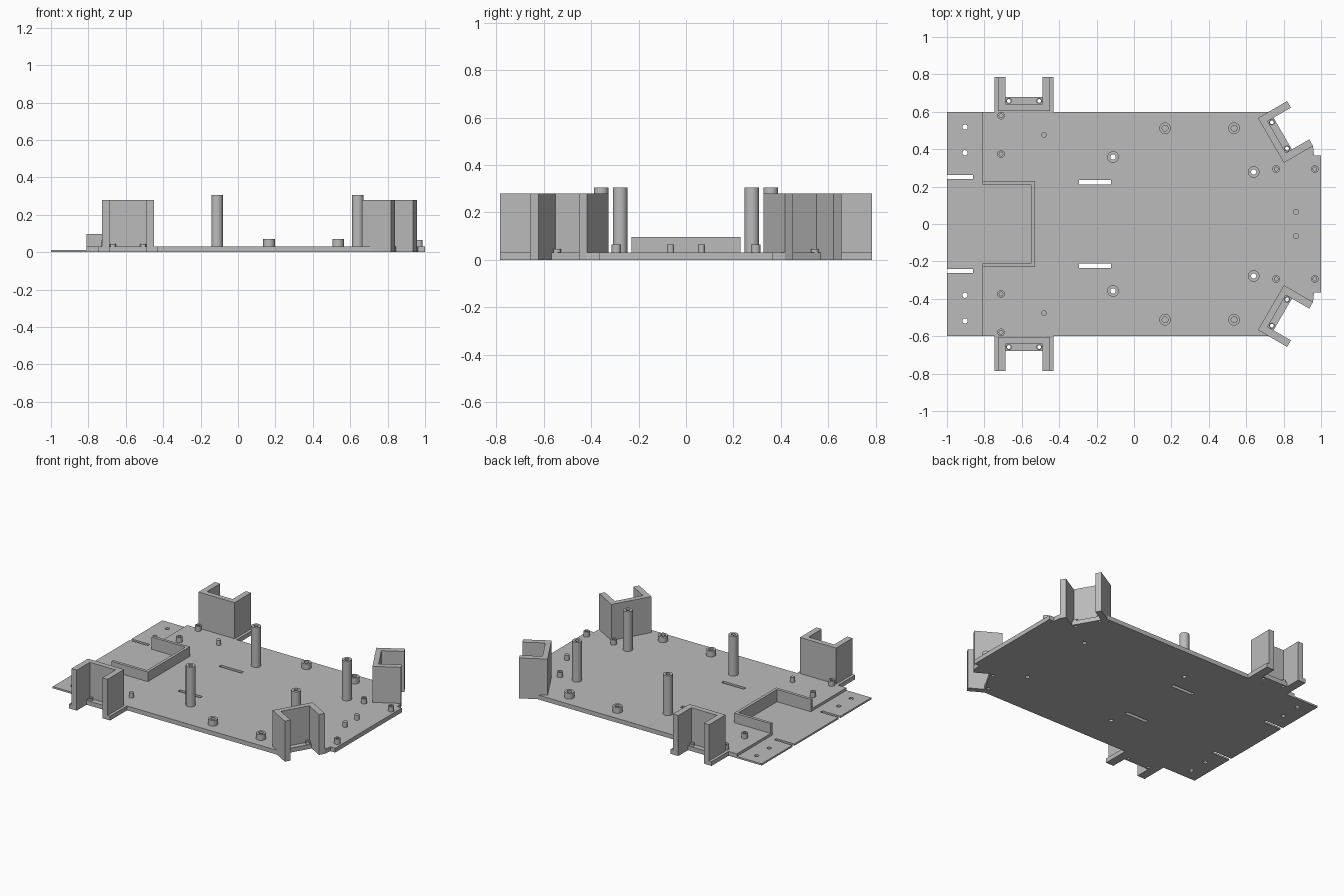
import bpy, bmesh, math
from mathutils import Vector

if "Cube" in bpy.data.objects:
    bpy.data.objects.remove(bpy.data.objects["Cube"])

grey = bpy.data.materials.new("light grey plastic")
grey.diffuse_color = (0.5, 0.5, 0.5, 1)
grey.use_nodes = True
grey.node_tree.nodes["Principled BSDF"].inputs["Base Color"].default_value = grey.diffuse_color

T = 0.03       # main plate thickness
THIN = 0.012   # tail plate thickness


def make_object(name, bm):
    bmesh.ops.recalc_face_normals(bm, faces=bm.faces)
    me = bpy.data.meshes.new(name)
    bm.to_mesh(me)
    bm.free()
    me.materials.append(grey)
    ob = bpy.data.objects.new(name, me)
    bpy.context.collection.objects.link(ob)
    return ob


def add_prism(bm, pts, z0, z1):
    base = bm.faces.new([bm.verts.new((x, y, z0)) for x, y in pts])
    ext = bmesh.ops.extrude_face_region(bm, geom=[base], use_keep_orig=True)
    top = [v for v in ext["geom"] if isinstance(v, bmesh.types.BMVert)]
    bmesh.ops.translate(bm, verts=top, vec=(0, 0, z1 - z0))


def prism(name, pts, z0, z1):
    bm = bmesh.new()
    add_prism(bm, pts, z0, z1)
    return make_object(name, bm)


def rect(x0, x1, y0, y1):
    return [(x0, y0), (x1, y0), (x1, y1), (x0, y1)]


def circle(x, y, r, n=24):
    return [(x + r * math.cos(2 * math.pi * i / n),
             y + r * math.sin(2 * math.pi * i / n)) for i in range(n)]


def tube(name, x, y, r, hole, top):
    """Hollow post standing on the plate."""
    bm = bmesh.new()
    rings = []
    for rad, z in ((r, T), (r, top), (hole, top), (hole, T)):
        rings.append([bm.verts.new((px, py, z)) for px, py in circle(x, y, rad)])
    for a, b in zip(rings, rings[1:] + rings[:1]):
        for i in range(24):
            j = (i + 1) % 24
            bm.faces.new((a[i], a[j], b[j], b[i]))
    ob = make_object(name, bm)
    bpy.ops.object.select_all(action='DESELECT')
    ob.select_set(True)
    bpy.context.view_layer.objects.active = ob
    bpy.ops.object.shade_smooth_by_angle(angle=math.radians(40))
    return ob


def frame(origin, angle, side):
    """Map bracket coordinates (depth outward, sideways) to the plate."""
    u = Vector((math.cos(angle), math.sin(angle)))
    v = Vector((u.y, -u.x))

    def place(d, s):
        p = Vector(origin) + u * d + v * s
        return (p.x, p.y * side)
    return place


# Bracket dimensions: half widths, arm length, wall thickness, floor depth
OUT, INN, ARM, WALL, FLOOR = 0.1385, 0.098, 0.18, 0.036, 0.073
CORNER = ((0.732, 0.447), math.radians(30))
SIDE = ((-0.588, 0.605), math.radians(90))

holes = []   # (x, y, radius) drilled through
to_drill = []

# Brackets
for side, tag in ((1, "back"), (-1, "front")):
    for kind, (origin, ang) in (("corner", CORNER), ("side", SIDE)):
        P = frame(origin, ang, side)
        u_shape = [(0, -OUT), (ARM, -OUT), (ARM, -INN), (WALL, -INN),
                   (WALL, INN), (ARM, INN), (ARM, OUT), (0, OUT)]
        prism(f"{tag}_{kind}_bracket", [P(*p) for p in u_shape], 0, 0.28)
        if kind == "side":
            w = 0.158
            foot = [(-0.005, -w), (ARM, -w), (ARM, -INN), (FLOOR, -INN),
                    (FLOOR, INN), (ARM, INN), (ARM, w), (-0.005, w)]
            to_drill.append(prism(f"{tag}_side_bracket_foot",
                                  [P(*p) for p in foot], 0, T))
        for s in (-0.081, 0.081):
            x, y = P(0.053, s)
            tube(f"{tag}_{kind}_bracket_peg", x, y, 0.016, 0.01, 0.045)
            holes.append((x, y, 0.01))

# Main plate outline: back half, then mirrored
C = frame(*CORNER, 1)
half = [(1, 0.365), (0.963, 0.365), C(ARM, OUT), C(ARM, INN), C(FLOOR, INN),
        C(FLOOR, -INN), C(0.136, -INN), (-0.81, 0.6), (-0.81, 0.21), (-0.55, 0.21)]
outline = half + [(x, -y) for x, y in reversed(half)]
to_drill.append(prism("main_plate", outline, 0, T))

# Thin tail plate with a tongue inside the rail
tail = [(-1, -0.6), (-0.81, -0.6), (-0.81, -0.21), (-0.55, -0.21),
        (-0.55, 0.21), (-0.81, 0.21), (-0.81, 0.6), (-1, 0.6)]
to_drill.append(prism("tail_plate", tail, 0, THIN))

# Raised three-sided rail
rail = [(-0.81, -0.23), (-0.53, -0.23), (-0.53, 0.23), (-0.81, 0.23),
        (-0.81, 0.21), (-0.55, 0.21), (-0.55, -0.21), (-0.81, -0.21)]
prism("rail", rail, THIN, 0.097)

# Posts: name, x, y, radius, hole radius, top, drilled through
posts = [
    ("tall_post", -0.112, 0.358, 0.031, 0.014, 0.305, True),
    ("tall_post", 0.64, 0.278, 0.031, 0.014, 0.305, True),
    ("short_boss", 0.166, 0.512, 0.031, 0.016, 0.07, False),
    ("short_boss", 0.535, 0.512, 0.031, 0.016, 0.07, False),
    ("small_boss", -0.711, 0.579, 0.02, 0.01, 0.065, False),
    ("small_boss", -0.711, 0.374, 0.02, 0.01, 0.065, False),
    ("small_boss", 0.76, 0.294, 0.02, 0.01, 0.065, False),
    ("small_boss", 0.967, 0.294, 0.02, 0.01, 0.065, False),
]
for name, x, y, r, h, top, through in posts:
    for sy in (y, -y):
        tube(name, x, sy, r, h, top)
        if through:
            holes.append((x, sy, h))

# Solid pins
for x, y in ((-0.482, 0.477), (0.866, 0.065)):
    for sy in (y, -y):
        prism("pin", circle(x, sy, 0.015), T, 0.065)

# Holes and slots cut through the plates
bm = bmesh.new()
for sy in (1, -1):
    holes += [(-0.904, 0.518 * sy, 0.014), (-0.904, 0.381 * sy, 0.014)]
    for x0, x1, yc, hw in ((-1.05, -0.86, 0.252, 0.011), (-0.295, -0.123, 0.224, 0.012)):
        add_prism(bm, rect(x0, x1, sy * yc - hw, sy * yc + hw), -0.05, 0.1)
for x, y, r in holes:
    add_prism(bm, circle(x, y, r), -0.05, 0.1)
cutter = make_object("hole_cutter", bm)
cutter.hide_render = True
cutter.hide_viewport = True
cutter.display_type = 'WIRE'
for ob in to_drill:
    mod = ob.modifiers.new("holes", 'BOOLEAN')
    mod.operation = 'DIFFERENCE'
    mod.solver = 'EXACT'
    mod.object = cutter
